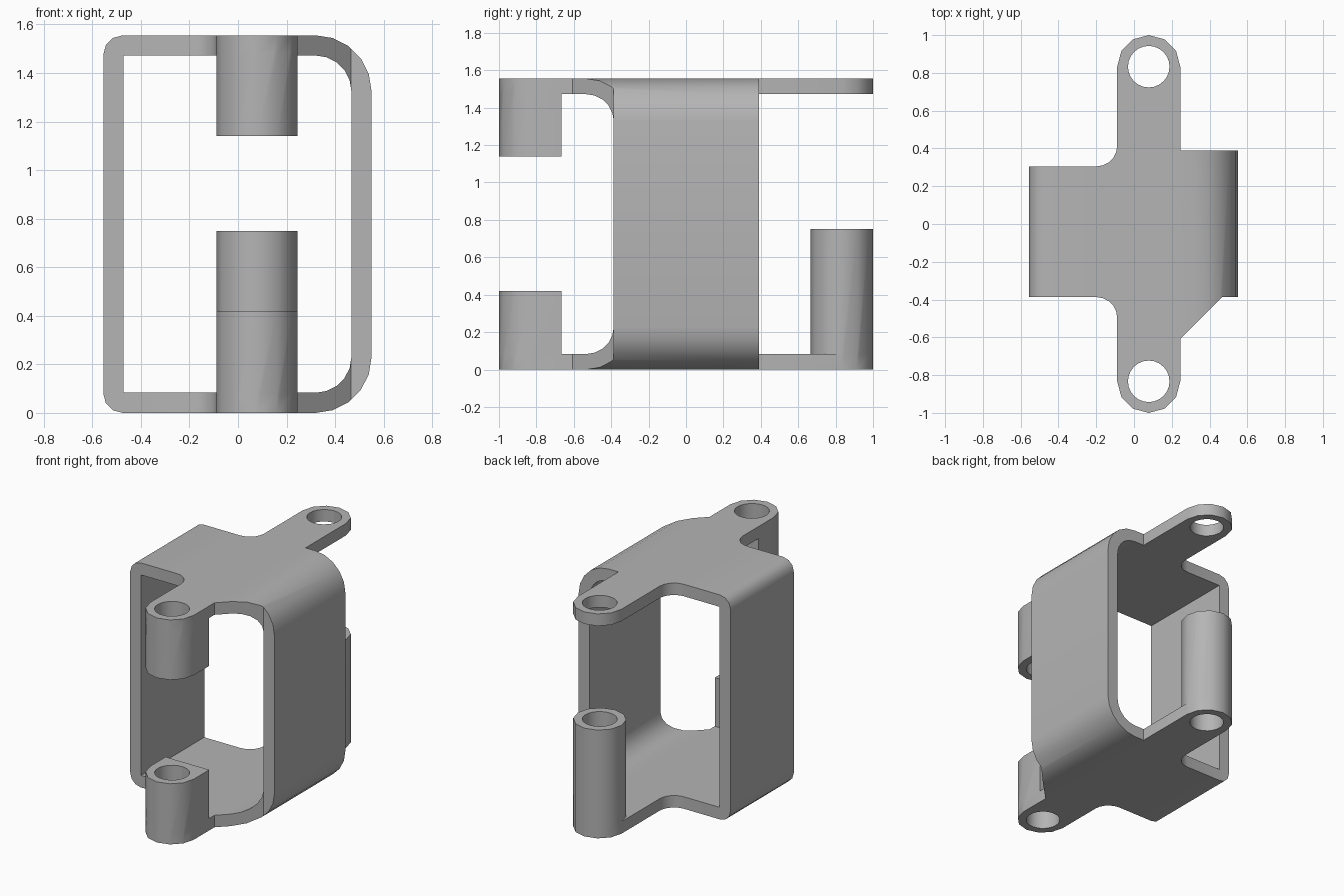
import bpy, bmesh, math
from mathutils import Vector

if "Cube" in bpy.data.objects:
    bpy.data.objects.remove(bpy.data.objects["Cube"], do_unlink=True)

grey = bpy.data.materials.new("plain_grey")
grey.use_nodes = True
colour = (0.46, 0.46, 0.46, 1)
grey.diffuse_color = colour
grey.node_tree.nodes["Principled BSDF"].inputs["Base Color"].default_value = colour


def arc(cx, cy, r, start, end, steps):
    """Points along an arc, angles in degrees."""
    angles = [math.radians(start + (end - start) * i / steps) for i in range(steps + 1)]
    return [(cx + r * math.cos(a), cy + r * math.sin(a)) for a in angles]


def prism(name, outline, low, high, axis="z"):
    """Extrude a closed outline along z, or an x-z outline along y."""
    bm = bmesh.new()
    place = (lambda p: (p[0], p[1], low)) if axis == "z" else (lambda p: (p[0], low, p[1]))
    face = bm.faces.new([bm.verts.new(place(p)) for p in outline])
    result = bmesh.ops.extrude_face_region(bm, geom=[face])
    move = Vector((0, 0, high - low)) if axis == "z" else Vector((0, high - low, 0))
    bmesh.ops.translate(bm, vec=move, verts=[g for g in result["geom"] if isinstance(g, bmesh.types.BMVert)])
    bmesh.ops.recalc_face_normals(bm, faces=bm.faces)
    mesh = bpy.data.meshes.new(name)
    bm.to_mesh(mesh)
    bm.free()
    mesh.materials.append(grey)
    obj = bpy.data.objects.new(name, mesh)
    bpy.context.collection.objects.link(obj)
    return obj


def combine(target, tool, operation):
    mod = target.modifiers.new(operation.title(), "BOOLEAN")
    mod.operation, mod.solver, mod.object = operation, "EXACT", tool
    bpy.context.view_layer.objects.active = target
    bpy.ops.object.modifier_apply(modifier=mod.name)
    bpy.data.objects.remove(tool, do_unlink=True)


left, right, height, wall = -0.555, 0.55, 1.555, 0.083
arm_x, arm_r, arm_y, hole_r = 0.078, 0.167, 0.833, 0.11
big, small, fillet = 0.23, 0.08, 0.11
arm_left, arm_right = arm_x - arm_r, arm_x + arm_r

# Ring-shaped band seen from the front
outer = (arc(right - big, big, big, -90, 0, 5)
         + arc(right - big, height - big, big, 0, 90, 5)
         + arc(left + small, height - small, small, 90, 180, 3)
         + arc(left + small, small, small, 180, 270, 3))
inner = (arc(right - big, big, big - wall, -90, 0, 5)
         + arc(right - big, height - big, big - wall, 0, 90, 5)
         + [(left + wall, height - wall), (left + wall, wall)])
bracket = prism("bracket", outer, -1.1, 1.1, "y")
combine(bracket, prism("opening", inner, -1.2, 1.2, "y"), "DIFFERENCE")

# Trim to the plan outline with arms, fillets and one slanted shoulder
back_edge, front_edge = 0.305, -0.387
plan = (arc(arm_x, arm_y, arm_r, 0, 180, 6)
        + arc(arm_left - fillet, back_edge + fillet, fillet, 0, -90, 5)
        + [(-0.7, back_edge), (-0.7, front_edge)]
        + arc(arm_left - fillet, front_edge - fillet, fillet, 90, 0, 5)
        + arc(arm_x, -arm_y, arm_r, 180, 360, 6)
        + [(arm_right, -0.608), (0.466, front_edge), (0.7, front_edge),
           (0.7, 0.39), (arm_right, 0.39)])
combine(bracket, prism("plan_trim", plan, -0.2, 1.8), "INTERSECT")

# Front bosses with a flat rear, and the tall round rear boss
front_boss = arc(arm_x, -arm_y, arm_r, 180, 360, 6) + [(arm_right, -0.665), (arm_left, -0.665)]
round_boss = arc(arm_x, arm_y, arm_r, 0, 360, 12)[:-1]
combine(bracket, prism("lower_front_boss", front_boss, 0, 0.42), "UNION")
combine(bracket, prism("upper_front_boss", front_boss, 1.14, height), "UNION")
combine(bracket, prism("rear_boss", round_boss, 0, 0.75), "UNION")

# Pin holes through both arms
for y in (-arm_y, arm_y):
    hole = arc(arm_x, y, hole_r, 0, 360, 24)[:-1]
    combine(bracket, prism("pin_hole", hole, -0.2, 1.8), "DIFFERENCE")

bpy.ops.object.select_all(action="DESELECT")
bracket.select_set(True)
bpy.context.view_layer.objects.active = bracket
bpy.ops.object.shade_smooth_by_angle(angle=math.radians(35))
